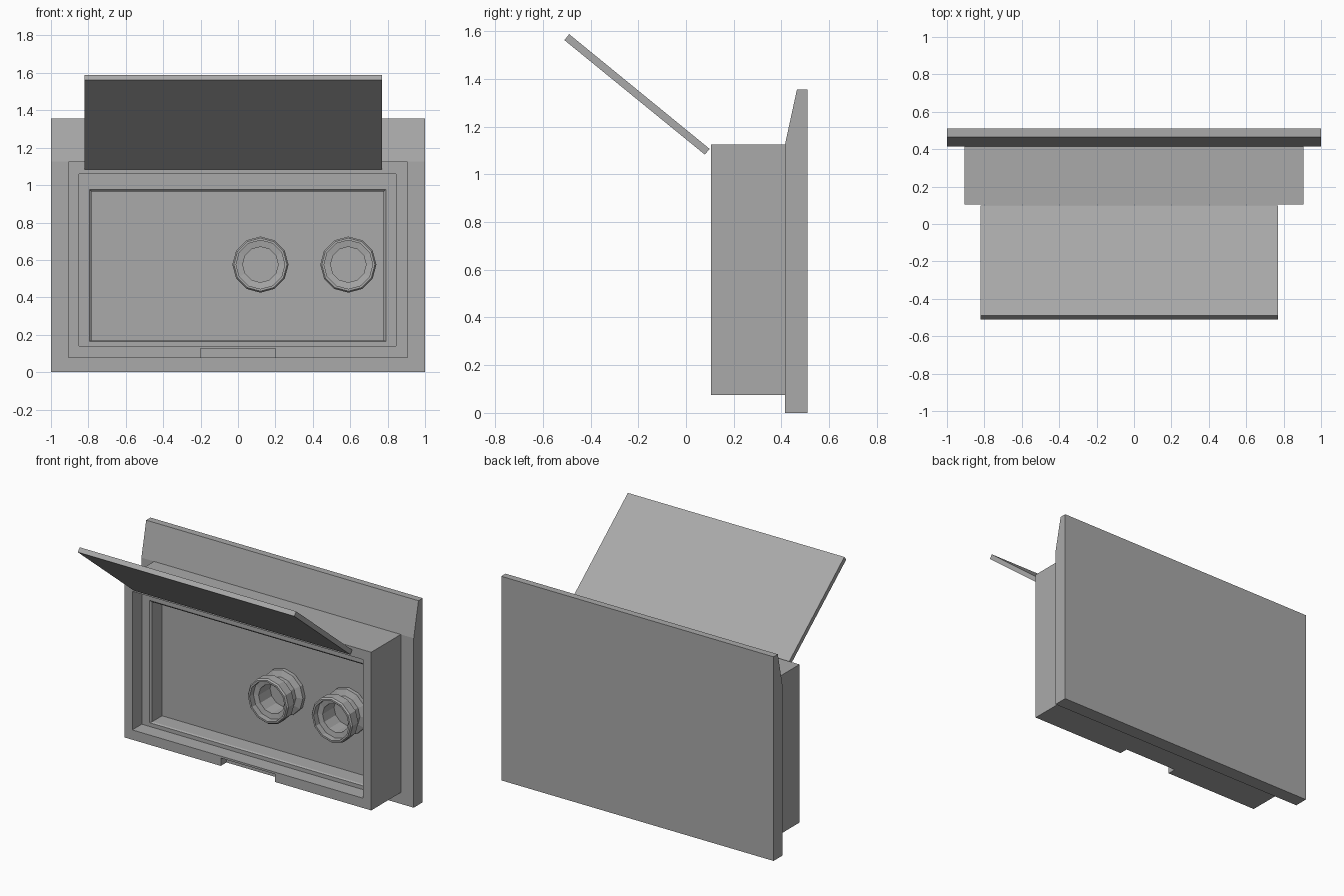
import bpy, bmesh
from math import cos, sin, tau

cube = bpy.data.objects.get("Cube")
if cube:
    bpy.data.objects.remove(cube, do_unlink=True)

grey = bpy.data.materials.new("plain grey")
grey.use_nodes = True
grey.diffuse_color = (0.4, 0.4, 0.4, 1)
grey.node_tree.nodes["Principled BSDF"].inputs["Base Color"].default_value = (0.4, 0.4, 0.4, 1)


def loft(name, rings, close=False):
    """Skin a sequence of equal-length rings; cap the ends or join last to first."""
    bm = bmesh.new()
    loops = [[bm.verts.new(p) for p in ring] for ring in rings]
    pairs = list(zip(loops, loops[1:]))
    if close:
        pairs.append((loops[-1], loops[0]))
    else:
        bm.faces.new(loops[0])
        bm.faces.new(loops[-1])
    n = len(loops[0])
    for a, b in pairs:
        for i in range(n):
            j = (i + 1) % n
            bm.faces.new((a[i], a[j], b[j], b[i]))
    bmesh.ops.recalc_face_normals(bm, faces=bm.faces)
    mesh = bpy.data.meshes.new(name)
    bm.to_mesh(mesh)
    bm.free()
    mesh.materials.append(grey)
    obj = bpy.data.objects.new(name, mesh)
    bpy.context.collection.objects.link(obj)
    return obj


def extrude_x(name, profile, x0, x1):
    return loft(name, [[(x, y, z) for y, z in profile] for x in (x0, x1)])


def rect(x0, x1, z0, z1, y):
    return [(x0, y, z0), (x1, y, z0), (x1, y, z1), (x0, y, z1)]


def disc(x, z, r, y, sides=12):
    return [(x + r * cos(tau * i / sides), y, z + r * sin(tau * i / sides))
            for i in range(sides)]


# Wall plate with a sloped upper front
extrude_x("back_plate", [(0.415, 0), (0.51, 0), (0.51, 1.355), (0.465, 1.355), (0.415, 1.125)], -1, 1)

# Housing with a stepped recess in its front
outer = (-0.907, 0.905, 0.075, 1.125)
opening = (-0.85, 0.845, 0.14, 1.06)
inner = (-0.795, 0.79, 0.165, 0.977)
floor = (-0.782, 0.778, 0.17, 0.965)
housing = loft("housing", [
    rect(*outer, 0.418), rect(*outer, 0.105),
    rect(*opening, 0.105), rect(*opening, 0.205),
    rect(*inner, 0.205), rect(*floor, 0.217), rect(*floor, 0.32)])

# Finger notch under the front rim
cutter = extrude_x("notch_cutter", [(0.05, 0.03), (0.165, 0.03), (0.165, 0.127), (0.05, 0.127)], -0.2, 0.2)
cutter.hide_render = True
cutter.hide_viewport = True
cut = housing.modifiers.new("notch", "BOOLEAN")
cut.operation = "DIFFERENCE"
cut.solver = "EXACT"
cut.object = cutter

# Hollow spools: back flange, neck, front ring and bore
spool = [(0.15, 0.322), (0.15, 0.295), (0.11, 0.28), (0.11, 0.225), (0.15, 0.205),
         (0.15, 0.145), (0.142, 0.135), (0.13, 0.135), (0.13, 0.175), (0.095, 0.18), (0.095, 0.3)]
for name, x in (("middle_spool", 0.12), ("left_spool", 0.59)):
    loft(name, [disc(x, 0.575, r, y) for r, y in spool])

# Raised lid
extrude_x("lid", [(-0.51, 1.563), (-0.49, 1.588), (0.099, 1.107), (0.079, 1.083)], -0.82, 0.77)
